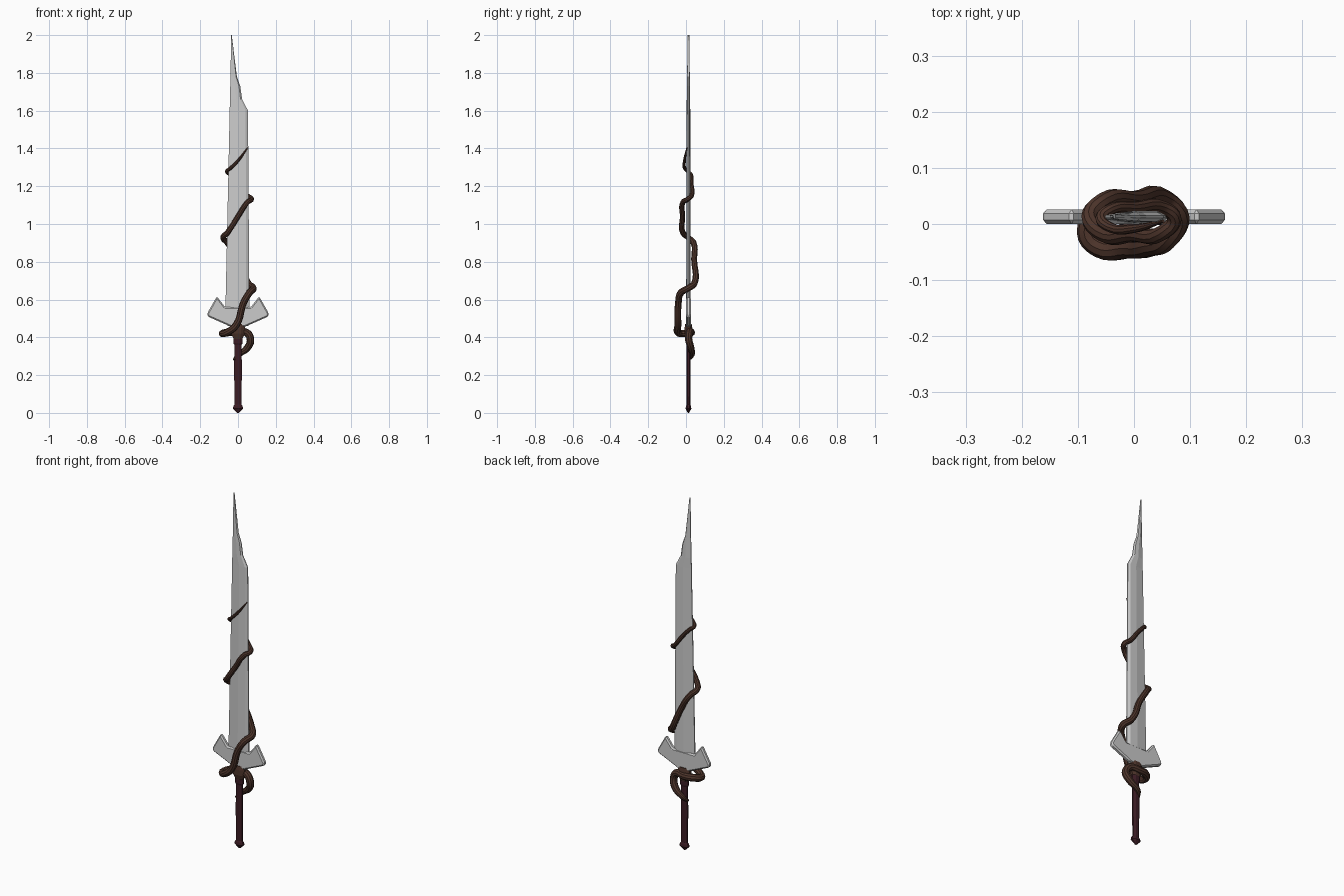
import bpy, bmesh
from math import sin, cos, pi

if "Cube" in bpy.data.objects:
    bpy.data.objects.remove(bpy.data.objects["Cube"])

YC = 0.013  # depth of the sword's centre plane


def material(name, rgb):
    m = bpy.data.materials.new(name)
    m.diffuse_color = (*rgb, 1)
    m.use_nodes = True
    m.node_tree.nodes["Principled BSDF"].inputs["Base Color"].default_value = m.diffuse_color
    return m


def make_object(name, bm, mat=None):
    bmesh.ops.recalc_face_normals(bm, faces=bm.faces)
    me = bpy.data.meshes.new(name)
    bm.to_mesh(me)
    bm.free()
    ob = bpy.data.objects.new(name, me)
    bpy.context.collection.objects.link(ob)
    if mat:
        me.materials.append(mat)
    return ob


def skin_rings(bm, rings):
    vs = [[bm.verts.new(p) for p in r] for r in rings]
    n = len(vs[0])
    for a, b in zip(vs, vs[1:]):
        for i in range(n):
            bm.faces.new((a[i], a[(i + 1) % n], b[(i + 1) % n], b[i]))
    bm.faces.new(vs[0])
    bm.faces.new(vs[-1])


def lathe(name, profile, mat, flat=0.55, sides=8):
    bm = bmesh.new()
    skin_rings(bm, [[(r * cos(2 * pi * (i + .5) / sides),
                      YC + r * flat * sin(2 * pi * (i + .5) / sides), z)
                     for i in range(sides)] for r, z in profile])
    return make_object(name, bm, mat)


wood = material("vine_brown", (0.075, 0.035, 0.024))
grip = material("grip_dark_red", (0.045, 0.012, 0.018))

# blade: bevelled cross-section, snapped diagonally at the tip
rows = [(0.46, -0.055, 0.055, 1.0), (0.57, -0.066, 0.06, 1.0), (1.60, -0.044, 0.053, 0.8),
        (1.66, -0.043, 0.022, 0.75), (1.73, -0.041, 0.012, 0.7),
        (1.78, -0.040, -0.006, 0.6), (2.0, -0.036, -0.033, 0.35)]
cols = [(0, 0.003), (0.5, 0.012), (0.87, 0.011), (1, 0.003)]
rings = []
for z, xl, xr, t in rows:
    front = [(xl + f * (xr - xl), YC - h * t, z) for f, h in cols]
    back = [(xl + f * (xr - xl), YC + h * t, z) for f, h in reversed(cols)]
    rings.append(front + back)
bm = bmesh.new()
skin_rings(bm, rings)
make_object("blade", bm)

# guard: winged plate mirrored about the centre
half = [(0.035, 0.455), (0.16, 0.51), (0.163, 0.527), (0.112, 0.617), (0.068, 0.56)]
outline = half + [(-x, z) for x, z in reversed(half)]
bm = bmesh.new()
skin_rings(bm, [[(x, YC + y, z) for x, z in outline] for y in (-0.013, 0.013)])
guard = make_object("guard", bm)
bev = guard.modifiers.new("edge", "BEVEL")
bev.width = 0.007
bev.segments = 1

# handle, pommel and flared collar
lathe("handle", [(0.019, 0.03), (0.022, 0.20), (0.021, 0.36), (0.027, 0.37),
                 (0.027, 0.39), (0.021, 0.40)], grip)
lathe("pommel", [(0.006, 0.0), (0.030, 0.022), (0.026, 0.036), (0.019, 0.045)], grip)
lathe("collar", [(0.022, 0.385), (0.040, 0.42), (0.040, 0.45), (0.034, 0.47)], wood)

# vine: tapering tube spiralling up from the handle (x, y, z, radius)
path = [(-0.02, 0.01, 0.28, 0.008), (0.0, 0.030, 0.305, 0.014), (0.05, 0.026, 0.345, 0.019),
        (0.066, 0.014, 0.39, 0.02), (0.045, 0.018, 0.425, 0.02), (-0.01, 0.028, 0.425, 0.02),
        (-0.06, 0.018, 0.425, 0.02), (-0.083, -0.015, 0.42, 0.019),
        (-0.06, -0.042, 0.425, 0.019), (-0.01, -0.043, 0.465, 0.019),
        (0.03, -0.040, 0.585, 0.018), (0.06, -0.028, 0.635, 0.018),
        (0.081, 0.012, 0.66, 0.018), (0.055, 0.044, 0.685, 0.017),
        (0.0, 0.043, 0.81, 0.016), (-0.055, 0.040, 0.90, 0.016),
        (-0.079, 0.012, 0.928, 0.015), (-0.055, -0.017, 0.955, 0.015),
        (0.0, -0.018, 1.04, 0.014), (0.05, -0.016, 1.115, 0.014),
        (0.072, 0.010, 1.132, 0.013), (0.05, 0.030, 1.15, 0.012),
        (0.0, 0.029, 1.215, 0.011), (-0.042, 0.026, 1.262, 0.010),
        (-0.059, 0.010, 1.278, 0.010), (-0.04, -0.007, 1.295, 0.009),
        (0.0, -0.008, 1.335, 0.008), (0.052, 0.005, 1.405, 0.003)]
cu = bpy.data.curves.new("vine", "CURVE")
cu.dimensions = "3D"
cu.bevel_depth = 1.0
cu.bevel_resolution = 3
cu.resolution_u = 5
cu.use_fill_caps = True
sp = cu.splines.new("BEZIER")
sp.bezier_points.add(len(path) - 1)
for bp, (x, y, z, r) in zip(sp.bezier_points, path):
    bp.co = (x, y, z)
    bp.radius = r
    bp.handle_left_type = bp.handle_right_type = "AUTO"
cu.materials.append(wood)
vine = bpy.data.objects.new("vine", cu)
bpy.context.collection.objects.link(vine)
bpy.context.view_layer.objects.active = vine
vine.select_set(True)
bpy.ops.object.convert(target="MESH")
bpy.ops.object.shade_smooth_by_angle()
